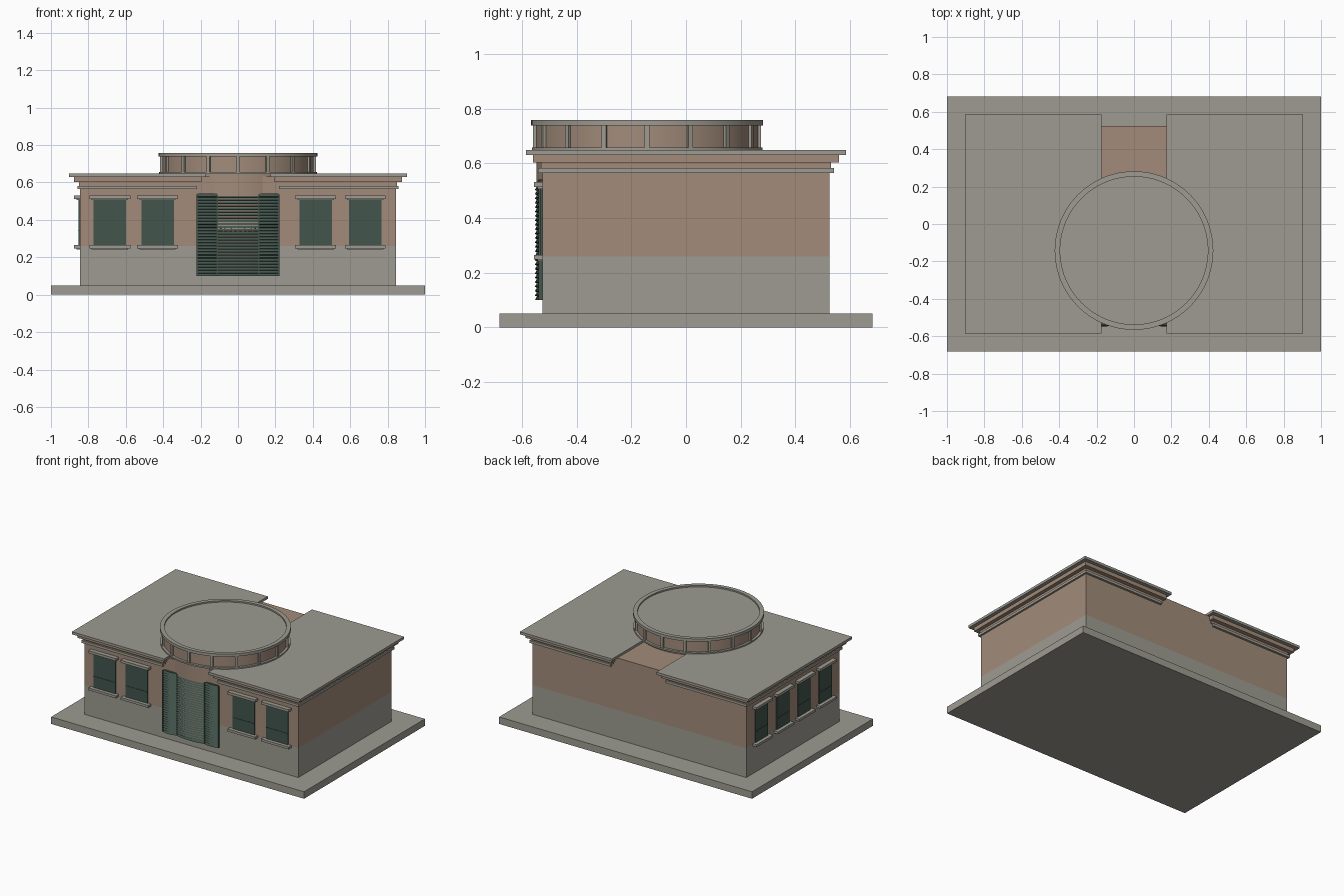
import bpy, bmesh, math

if "Cube" in bpy.data.objects:
    bpy.data.objects.remove(bpy.data.objects["Cube"])


def material(name, rgb):
    m = bpy.data.materials.new(name)
    m.diffuse_color = (*rgb, 1)
    m.use_nodes = True
    m.node_tree.nodes["Principled BSDF"].inputs["Base Color"].default_value = m.diffuse_color
    return m


STONE = material("warm_grey_stone", (0.34, 0.33, 0.285))
TAN = material("tan_plaster", (0.36, 0.26, 0.195))
GREEN = material("dark_green_metal", (0.055, 0.09, 0.073))


def finish(name, bm, mat, smooth=False):
    bmesh.ops.recalc_face_normals(bm, faces=bm.faces[:])
    me = bpy.data.meshes.new(name)
    bm.to_mesh(me)
    bm.free()
    me.materials.append(mat)
    ob = bpy.data.objects.new(name, me)
    bpy.context.collection.objects.link(ob)
    if smooth:
        bpy.ops.object.select_all(action='DESELECT')
        ob.select_set(True)
        bpy.context.view_layer.objects.active = ob
        bpy.ops.object.shade_smooth_by_angle(angle=math.radians(30))
    return ob


def box(name, x0, x1, y0, y1, z0, z1, mat):
    bm = bmesh.new()
    bmesh.ops.create_cube(bm, size=1)
    for v in bm.verts:
        v.co = ((x0 + x1) / 2 + v.co.x * (x1 - x0),
                (y0 + y1) / 2 + v.co.y * (y1 - y0),
                (z0 + z1) / 2 + v.co.z * (z1 - z0))
    return finish(name, bm, mat)


def lathe(name, profile, mat, cy, n=96):
    """Closed (radius, z) profile turned about a vertical axis at y = cy."""
    bm = bmesh.new()
    rings = [[bm.verts.new((r * math.cos(2 * math.pi * i / n),
                            cy + r * math.sin(2 * math.pi * i / n), z))
              for i in range(n)] for r, z in profile]
    for a, b in zip(rings, rings[1:] + rings[:1]):
        for i in range(n):
            j = (i + 1) % n
            bm.faces.new((a[i], a[j], b[j], b[i]))
    return finish(name, bm, mat, True)


def disc(name, r, z0, z1, mat, cy, n=96):
    bm = bmesh.new()
    bmesh.ops.create_cone(bm, cap_ends=True, segments=n, radius1=r, radius2=r, depth=z1 - z0)
    bmesh.ops.translate(bm, verts=bm.verts[:], vec=(0, cy, (z0 + z1) / 2))
    return finish(name, bm, mat, True)


W, D = 0.845, 0.525      # half width and half depth of the walls

# Ground slab and two-tone walls
box("ground_slab", -1, 1, -0.682, 0.682, 0, 0.05, STONE)
box("lower_wall", -W, W, -D, D, 0.05, 0.26, STONE)
box("upper_wall", -W, W, -D, D, 0.26, 0.632, TAN)

# Stepped cornice and roof on each wing, leaving the centre open
layers = [
    ("roof_slab", 0.175, 0.903, 0.586, 0.630, 0.648, STONE),
    ("cornice_step", 0.195, 0.877, 0.560, 0.602, 0.630, TAN),
    ("cornice_neck", 0.205, 0.850, 0.531, 0.582, 0.602, TAN),
    ("cornice_band", 0.218, 0.858, 0.541, 0.564, 0.582, STONE),
]
for side, s in (("left", -1), ("right", 1)):
    for name, xi, xo, y, z0, z1, mat in layers:
        a, b = sorted((s * xi, s * xo))
        box(f"{name}_{side}", a, b, -y, y, z0, z1, mat)

# Round drum, bulging slightly through the front wall
CY = -0.142
disc("drum_wall", 0.405, 0.12, 0.745, TAN, CY)
lathe("drum_base_ring", [(0.38, 0.646), (0.422, 0.646), (0.422, 0.657), (0.38, 0.657)], STONE, CY)
lathe("drum_top_ring", [(0.395, 0.738), (0.424, 0.738), (0.424, 0.758), (0.395, 0.758)], STONE, CY)
disc("drum_roof", 0.396, 0.735, 0.748, STONE, CY)
for i in range(16):
    post = box(f"drum_post_{i + 1}", 0.395, 0.417, -0.009, 0.009, 0.655, 0.740, STONE)
    post.location = (0, CY, 0)
    post.rotation_euler = (0, 0, i * math.pi / 8)


# Windows: shutter plates, middle rail, lintel and sill
def window(name, centre, half, cap, on_left=False):
    def part(label, a, out, z0, z1, mat):
        if on_left:
            box(f"{name}_{label}", -W - out, -W + 0.01, centre - a, centre + a, z0, z1, mat)
        else:
            box(f"{name}_{label}", centre - a, centre + a, -D - out, -D + 0.01, z0, z1, mat)
    part("shutter", half, 0.007, 0.262, 0.518, GREEN)
    part("rail", half * 0.95, 0.010, 0.342, 0.347, GREEN)
    part("lintel", cap, 0.031, 0.513, 0.531, STONE)
    part("lintel_lower", cap - 0.012, 0.018, 0.506, 0.513, STONE)
    part("sill", cap, 0.031, 0.248, 0.265, STONE)
    part("sill_lower", cap - 0.012, 0.018, 0.242, 0.248, STONE)


for i, x in enumerate((-0.685, -0.43, 0.415, 0.68)):
    window(f"front_window_{i + 1}", x, 0.087, 0.109)
for i, y in enumerate((-0.36, -0.12, 0.12, 0.36)):
    window(f"side_window_{i + 1}", y, 0.070, 0.093, True)


# Louvred entrance screen: three bowed panels
def bow(x):
    if abs(x) <= 0.11:
        return -0.140 - math.sqrt(0.408 ** 2 - x * x)
    t = (abs(x) - 0.11) / 0.11
    return -0.533 - 0.011 * math.sin(math.pi * t)


def louvre(name, x0, x1, z0, z1, slats=27, cols=8):
    bm = bmesh.new()
    xs = [x0 + (x1 - x0) * i / cols for i in range(cols + 1)]
    h = (z1 - z0) / slats
    rows = [(-0.50, z0)]
    for k in range(slats):
        rows += [(-0.005, z0 + k * h), (0.003, z0 + (k + 0.8) * h)]
    rows += [(0.003, z1), (-0.50, z1)]
    grid = [[bm.verts.new((x, -0.51 if o < -0.1 else bow(x) + o, z)) for x in xs]
            for o, z in rows]
    for a, b in zip(grid, grid[1:] + grid[:1]):
        for i in range(cols):
            bm.faces.new((a[i], a[i + 1], b[i + 1], b[i]))
    for i in (0, cols):
        bm.faces.new([r[i] for r in grid])
    return finish(name, bm, GREEN)


louvre("entrance_left_panel", -0.218, -0.112, 0.10, 0.54)
louvre("entrance_centre_panel", -0.108, 0.108, 0.10, 0.535, cols=12)
louvre("entrance_right_panel", 0.112, 0.218, 0.10, 0.54)
for i, x in enumerate((-0.219, -0.11, 0.11, 0.219)):
    box(f"entrance_mullion_{i + 1}", x - 0.004, x + 0.004, bow(x) - 0.006, -0.51, 0.10, 0.535, GREEN)
